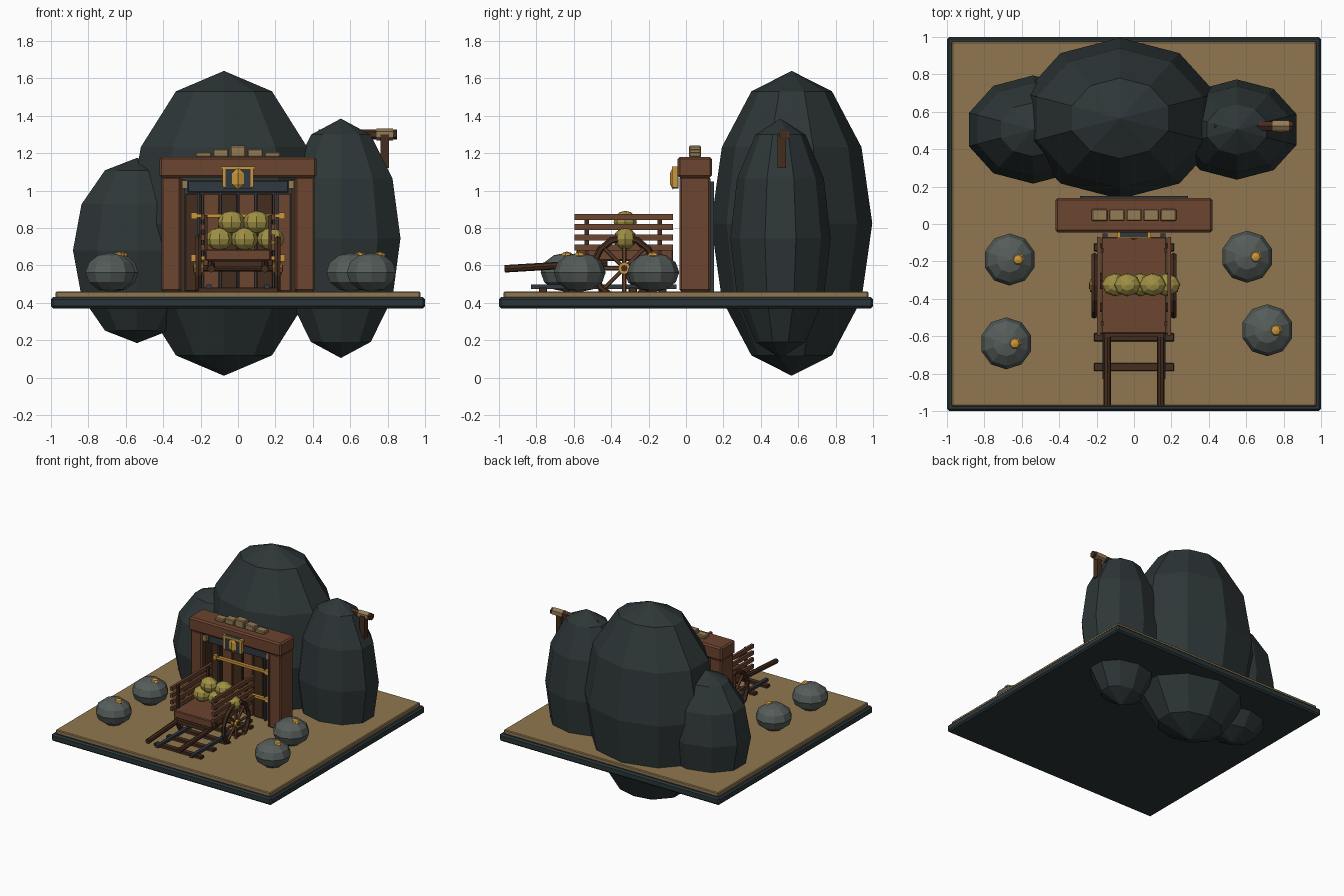
import bpy
import math
from mathutils import Vector

if "Cube" in bpy.data.objects:
    bpy.data.objects.remove(bpy.data.objects["Cube"], do_unlink=True)


def material(name, r, g, b):
    m = bpy.data.materials.new(name)
    m.use_nodes = True
    m.diffuse_color = (r, g, b, 1)
    m.node_tree.nodes["Principled BSDF"].inputs["Base Color"].default_value = (r, g, b, 1)
    return m


ROCK = material("dark rock", .027, .037, .038)
SLATE = material("slate edge", .024, .036, .04)
SAND = material("sand", .28, .185, .08)
WOOD = material("red brown wood", .15, .058, .029)
DARK = material("dark wood", .06, .026, .013)
GOLD = material("gold", .6, .31, .045)
SACK = material("olive sack", .35, .28, .06)
JAR = material("grey stone", .09, .108, .1)
BRICK = material("pale brick", .3, .2, .09)
IRON = material("iron", .03, .04, .05)


def finish(name, mat, bevel=0):
    o = bpy.context.object
    o.name = name
    o.data.materials.append(mat)
    if bevel:
        b = o.modifiers.new("edge", "BEVEL")
        b.width = bevel
        b.segments = 1
    return o


# Box given by its ranges along x, y and z
def box(name, mat, x, y, z, bevel=0):
    centre = [(a + b) / 2 for a, b in (x, y, z)]
    bpy.ops.mesh.primitive_cube_add(size=1, location=centre)
    o = bpy.context.object
    for v in o.data.vertices:
        v.co = [c * (r[1] - r[0]) for c, r in zip(v.co, (x, y, z))]
    return finish(name, mat, bevel)


def ball(name, mat, centre, radii, segments=10, rings=6):
    bpy.ops.mesh.primitive_uv_sphere_add(segments=segments, ring_count=rings, radius=1, location=centre)
    o = finish(name, mat)
    o.scale = radii
    return o


# Straight rod between two points
def rod(name, mat, a, b, radius, sides=8):
    a, b = Vector(a), Vector(b)
    bpy.ops.mesh.primitive_cylinder_add(vertices=sides, radius=radius, depth=(b - a).length, location=(a + b) / 2)
    o = finish(name, mat)
    o.rotation_euler = (b - a).to_track_quat("Z", "Y").to_euler()
    return o


# Ground
box("ground_slab", SLATE, (-1, 1), (-1, 1), (.37, .43), .012)
box("ground_sand", SAND, (-.975, .975), (-.975, .975), (.425, .46), .006)

# Rocks
ball("main_rock", ROCK, (-.075, .565, .825), (.54, .431, .815))
ball("right_side_rock", ROCK, (-.54, .505, .68), (.36, .289, .495))
ball("left_side_rock", ROCK, (.55, .505, .745), (.335, .268, .64))

# Gate
box("gate_lintel", WOOD, (-.42, .42), (-.045, .14), (1.07, 1.18), .012)
box("gate_backing", IRON, (-.29, .29), (.12, .15), (.46, 1.05))
for s, side in ((-1, "right"), (1, "left")):
    box(side + "_gate_pillar", WOOD, sorted((s * .305, s * .41)), (-.035, .13), (.46, 1.075), .01)
    box(side + "_gate_inner_post", DARK, sorted((s * .285, s * .305)), (-.02, .12), (.46, 1.06))
    box(side + "_gate_bracket", BRICK, sorted((s * .27, s * .3)), (-.03, .02), (1.01, 1.055))
    box(side + "_door_iron_strap", IRON, sorted((s * .205, s * .22)), (.045, .06), (.46, .99))
for i in range(6):
    x = -.285 + i * .095
    box("door_plank", WOOD if i % 2 else DARK, (x + .003, x + .092), (.06, .12), (.46, .985), .005)
box("door_top_beam", IRON, (-.27, .27), (.0, .1), (.99, 1.055), .005)
for z in (.64, .865):
    box("door_gold_band", GOLD, (-.25, .25), (.035, .06), (z - .01, z + .01))
    for s in (-1, 1):
        box("door_band_end", GOLD, (s * .235 - .015, s * .235 + .015), (.03, .06), (z - .018, z + .018))

# Gate sign
box("sign_board", IRON, (-.075, .075), (-.07, -.04), (1.01, 1.13))
box("sign_gold_top", GOLD, (-.09, .09), (-.075, -.045), (1.115, 1.13))
for s in (-1, 1):
    box("sign_gold_side", GOLD, (s * .075 - .008, s * .075 + .008), (-.075, -.045), (1.02, 1.13))
ball("sign_diamond", GOLD, (0, -.07, 1.065), (.036, .018, .06), 4, 2)

# Bricks stepped on the lintel
for i in range(-2, 3):
    x = i * .092
    box("lintel_brick", BRICK, (x - .042, x + .042), (.015, .08), (1.178, 1.24 - .017 * abs(i)), .006)

# Track
for i in range(5):
    y = -.765 + i * .16
    box("track_sleeper", DARK, (-.215, .215), (y - .022, y + .022), (.455, .482), .004)
for x in (-.155, .155):
    box("track_rail", IRON, (x - .013, x + .013), (-.83, -.05), (.475, .497))

# Cart body
box("cart_bed", WOOD, (-.175, .175), (-.585, -.07), (.625, .685), .006)
rod("cart_axle", DARK, (-.24, -.33, .585), (.24, -.33, .585), .018)
box("cart_front_bar", DARK, (-.16, .16), (-.605, -.575), (.595, .625))
for s, side in ((-1, "right"), (1, "left")):
    for i in range(4):
        z = .695 + i * .055
        box(side + "_cart_slat", WOOD, (s * .188 - .01, s * .188 + .01), (-.597, -.07), (z - .016, z + .016))
    for y in (-.53, -.14):
        box(side + "_cart_slat_post", DARK, (s * .172 - .008, s * .172 + .008), (y - .012, y + .012), (.63, .87))
    rod(side + "_cart_handle", DARK, (s * .143, -.97, .582), (s * .143, -.42, .615), .02)

    # Wheel
    hub = Vector((s * .212, -.33, .585))
    bpy.ops.mesh.primitive_torus_add(major_segments=14, minor_segments=6, major_radius=.163,
                                     minor_radius=.018, location=hub, rotation=(0, math.pi / 2, 0))
    finish(side + "_wheel_rim", DARK)
    for k in range(4):
        a = k * math.pi / 4
        d = Vector((0, math.cos(a), math.sin(a))) * .16
        rod(side + "_wheel_spoke", WOOD, hub - d, hub + d, .011, 6)
    rod(side + "_wheel_hub", GOLD, hub - Vector((.024, 0, 0)), hub + Vector((.024, 0, 0)), .033)

# Cargo sacks in two rows
for x, z in ((-.1, .742), (.035, .742), (.175, .742), (-.035, .832), (.1, .832)):
    ball("cargo_sack", SACK, (x, -.325, z), (.073, .062, .06), 8, 6)

# Round stones with gold nuggets
for x, y in ((-.665, -.19), (-.683, -.638), (.605, -.175), (.713, -.568)):
    ball("round_stone", JAR, (x, y, .563), (.139, .139, .105))
    ball("gold_nugget", GOLD, (x + .045, y, .652), (.034, .034, .022), 7, 4)

# Timber frame on the side rock
rod("frame_beam", DARK, (.43, .525, 1.3), (.85, .525, 1.3), .028, 6)
for x in (.47, .785):
    box("frame_post", DARK, (x - .022, x + .022), (.49, .535), (1.12, 1.3))
rod("frame_beam_band", BRICK, (.74, .525, 1.3), (.83, .525, 1.3), .032, 6)
